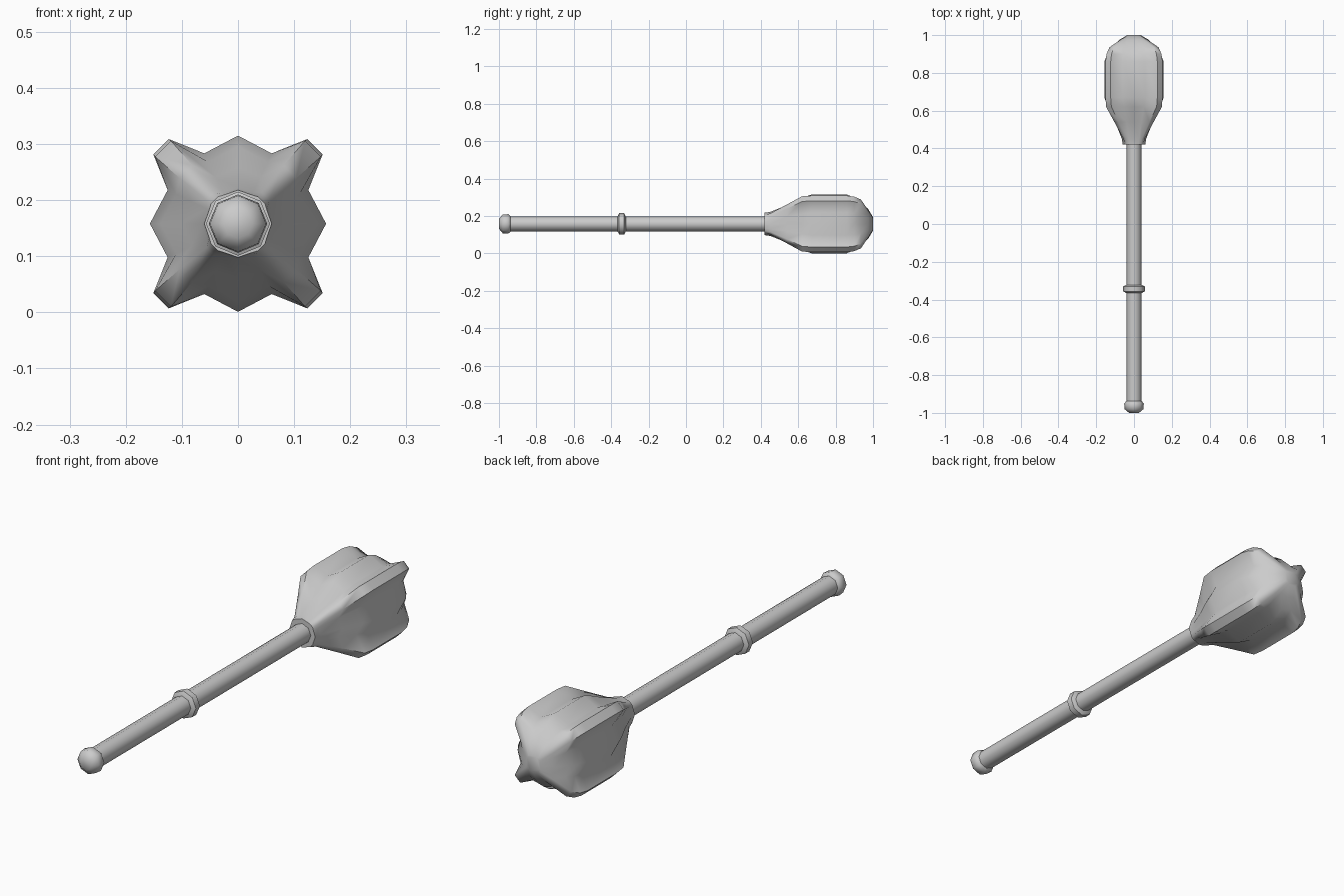
import bpy, bmesh, math

if "Cube" in bpy.data.objects:
    bpy.data.objects.remove(bpy.data.objects["Cube"])

AXIS_Z = 0.158

metal = bpy.data.materials.new("grey metal")
metal.use_nodes = True
grey = (0.6, 0.6, 0.6, 1)
metal.diffuse_color = grey
metal.node_tree.nodes["Principled BSDF"].inputs["Base Color"].default_value = grey


def loft(name, rings, angle):
    """Skin a list of rings, each a list of points, and cap both ends."""
    bm = bmesh.new()
    loops = [[bm.verts.new(p) for p in ring] for ring in rings]
    n = len(loops[0])
    for a, b in zip(loops, loops[1:]):
        for i in range(n):
            j = (i + 1) % n
            bm.faces.new((a[i], a[j], b[j], b[i]))
    bm.faces.new(loops[0])
    bm.faces.new(loops[-1])
    bmesh.ops.recalc_face_normals(bm, faces=bm.faces)
    mesh = bpy.data.meshes.new(name)
    bm.to_mesh(mesh)
    bm.free()
    mesh.materials.append(metal)
    obj = bpy.data.objects.new(name, mesh)
    bpy.context.collection.objects.link(obj)
    bpy.ops.object.select_all(action="DESELECT")
    obj.select_set(True)
    bpy.context.view_layer.objects.active = obj
    bpy.ops.object.shade_smooth_by_angle(angle=math.radians(angle))
    return obj


def polar(r, degrees, y):
    a = math.radians(degrees)
    return (r * math.cos(a), y, AXIS_Z + r * math.sin(a))


def octagon(r, y):
    return [polar(r, 45 * k, y) for k in range(8)]


def star(y, ridge, valley, flange, half_tip):
    """Four shallow ridges on the axes and four blunt flanges between them."""
    points = []
    for k in range(4):
        q = 90 * k
        points += [polar(ridge, q, y), polar(valley, q + 25.6, y),
                   polar(flange, q + 45 - half_tip, y),
                   polar(flange, q + 45 + half_tip, y),
                   polar(valley, q + 64.4, y)]
    return points


# Handle with its collar and pommel
loft("handle", [octagon(0.04, -0.95), octagon(0.04, 0.44)], 60)
loft("grip_collar", [octagon(r, y) for r, y in
     ((0.04, -0.366), (0.057, -0.357), (0.057, -0.331), (0.04, -0.322))], 60)
loft("pommel", [octagon(r, y) for r, y in
     ((0.026, -1.0), (0.05, -0.98), (0.052, -0.95), (0.04, -0.937))], 60)

# Flanged head: y, ridge radius, valley radius, flange radius, tip half angle
head = ((0.42, 0.06, 0.057, 0.06, 8),
        (0.45, 0.064, 0.062, 0.07, 8),
        (0.54, 0.1, 0.092, 0.132, 7),
        (0.62, 0.138, 0.122, 0.19, 6),
        (0.67, 0.157, 0.139, 0.195, 5.7),
        (0.86, 0.157, 0.139, 0.195, 5.7),
        (0.9, 0.141, 0.132, 0.188, 5.7),
        (0.935, 0.117, 0.115, 0.168, 6),
        (0.975, 0.078, 0.077, 0.09, 8),
        (1.0, 0.036, 0.035, 0.037, 8))
loft("mace_head", [star(*row) for row in head], 62)
